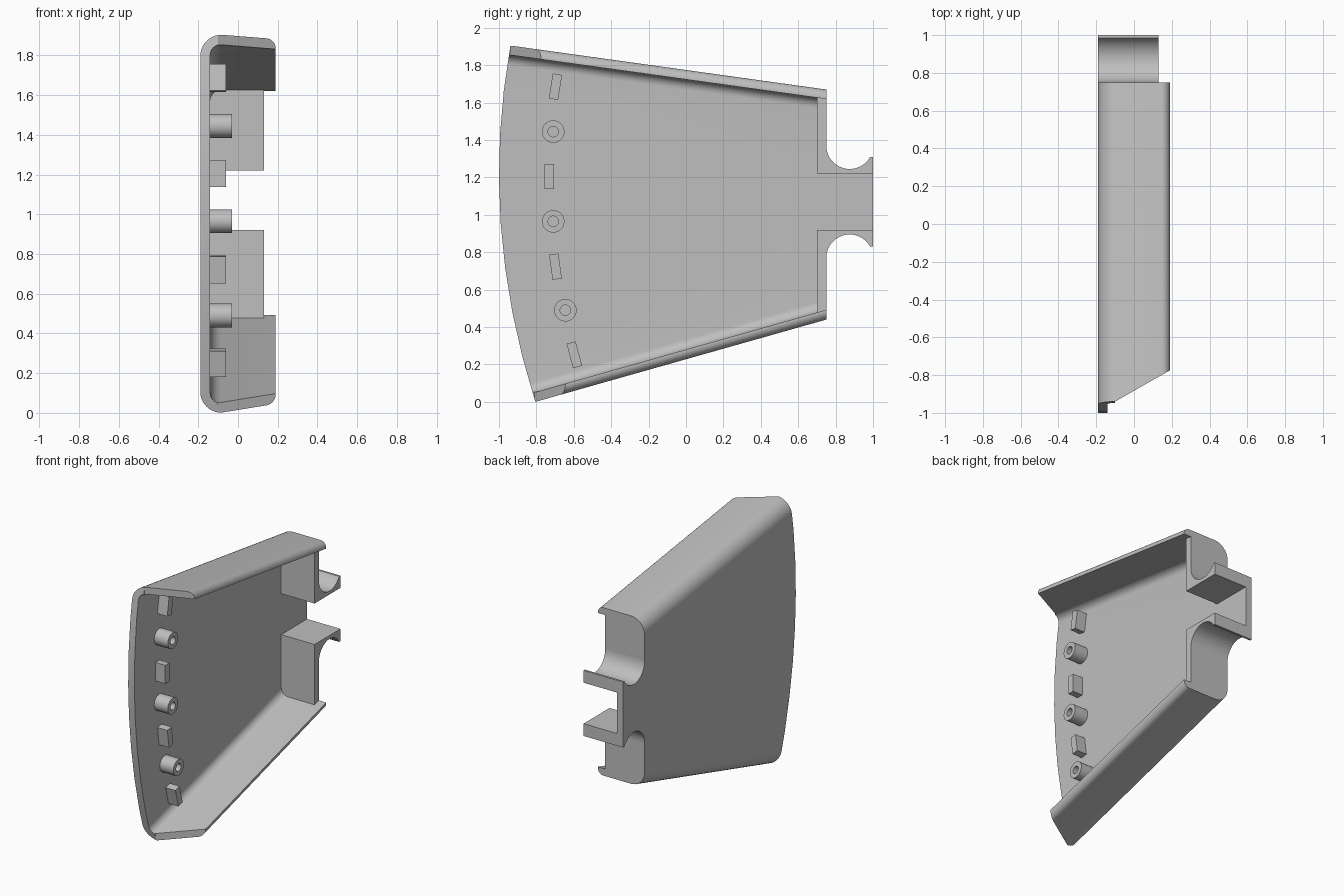
import bpy, bmesh, math
from mathutils import Vector, Matrix

cube = bpy.data.objects.get("Cube")
if cube:
    bpy.data.objects.remove(cube, do_unlink=True)

grey = bpy.data.materials.new("plain grey")
grey.use_nodes = True
COLOUR = (0.52, 0.52, 0.52, 1)
grey.diffuse_color = COLOUR
grey.node_tree.nodes["Principled BSDF"].inputs["Base Color"].default_value = COLOUR

X_BACK, X_FLOOR, X_WEB, X_RIM = -0.19, -0.14, 0.13, 0.19
Y_REAR, WALL, MID_Z = 0.75, 0.05, 1.07


def finish(bm, name):
    bmesh.ops.recalc_face_normals(bm, faces=bm.faces)
    mesh = bpy.data.meshes.new(name)
    bm.to_mesh(mesh)
    bm.free()
    mesh.materials.append(grey)
    ob = bpy.data.objects.new(name, mesh)
    bpy.context.collection.objects.link(ob)
    return ob


def prism(points, x0, x1):
    """Extrude a y-z outline along x."""
    bm = bmesh.new()
    face = bm.faces.new([bm.verts.new((x0, y, z)) for y, z in points])
    ext = bmesh.ops.extrude_face_region(bm, geom=[face])
    verts = [v for v in ext["geom"] if isinstance(v, bmesh.types.BMVert)]
    bmesh.ops.translate(bm, verts=verts, vec=(x1 - x0, 0, 0))
    bmesh.ops.recalc_face_normals(bm, faces=bm.faces)
    return bm


def round_long_edges(bm, x, radius):
    """Round the two edges running along the side walls at a given x."""
    edges = [e for e in bm.edges
             if all(abs(v.co.x - x) < 1e-4 for v in e.verts)
             and abs(e.verts[0].co.y - e.verts[1].co.y) > 1]
    bmesh.ops.bevel(bm, geom=edges, offset=radius, segments=10,
                    profile=0.5, affect='EDGES')


def activate(ob):
    bpy.ops.object.select_all(action='DESELECT')
    ob.select_set(True)
    bpy.context.view_layer.objects.active = ob


def cut(ob, cutter):
    mod = ob.modifiers.new("cut", 'BOOLEAN')
    mod.operation = 'DIFFERENCE'
    mod.solver = 'EXACT'
    mod.object = cutter
    activate(ob)
    bpy.ops.object.modifier_apply(modifier=mod.name)
    bpy.data.objects.remove(cutter, do_unlink=True)


def smooth(ob):
    activate(ob)
    bpy.ops.object.shade_smooth_by_angle(angle=math.radians(30))


def top_z(y, inset=0):
    return 1.67 - 0.139 * (y - Y_REAR) - inset * 1.01


def low_z(y, inset=0):
    return 0.44 + 0.283 * (y - Y_REAR) + inset * 1.04


# Shell: tapered solid with a bowed front edge and rounded sides
z_top, steps = top_z(-0.94), 8
front = []
for i in range(steps + 1):
    z = z_top * i / steps
    front.append((-1.0 + (z - 1.22) ** 2 / (2 * 3.83), z))
bm = prism(front + [(Y_REAR, top_z(Y_REAR)), (Y_REAR, low_z(Y_REAR))], X_BACK, X_RIM)
round_long_edges(bm, X_BACK, 0.11)
round_long_edges(bm, X_RIM, 0.046)
shell = finish(bm, "shell")


def inner_outline(y0, y1):
    return [(y0, low_z(y0, WALL)), (y0, top_z(y0, WALL)),
            (y1, top_z(y1, WALL)), (y1, low_z(y1, WALL))]


# Hollow interior, leaving a floor, two side walls and a rear web
bm = prism(inner_outline(-1.2, 0.70), X_FLOOR, 0.3)
round_long_edges(bm, X_FLOOR, 0.055)
cut(shell, finish(bm, "cavity_cutter"))

# Rear web stops below the rim and has a slot in the middle
cut(shell, finish(prism(inner_outline(0.65, 0.85), X_WEB, 0.3), "web_cutter"))
slot = [(0.6, 0.92), (0.6, 1.22), (0.85, 1.22), (0.85, 0.92)]
cut(shell, finish(prism(slot, X_FLOOR, 0.3), "slot_cutter"))

# Slanted front ends of the side walls
for y, z0, z1 in ((-0.94, 1.5, 2.1), (-0.81, -0.2, 0.5)):
    bm = bmesh.new()
    corners = [(-0.1, y), (0.3, y + 0.4 * 0.57), (0.3, -1.4), (-0.1, -1.4)]
    face = bm.faces.new([bm.verts.new((px, py, z0)) for px, py in corners])
    ext = bmesh.ops.extrude_face_region(bm, geom=[face])
    verts = [v for v in ext["geom"] if isinstance(v, bmesh.types.BMVert)]
    bmesh.ops.translate(bm, verts=verts, vec=(0, 0, z1 - z0))
    cut(shell, finish(bm, "slant_cutter"))
smooth(shell)

# Neck: scalloped arms above and below the slot, joined by a floor plate
R, CY, CZ = 0.125, 0.875, 1.37
start = math.asin(-0.06 / R)
scallop = []
for i in range(17):
    a = start + (-math.pi - start) * i / 16
    scallop.append((CY + R * math.cos(a), CZ + R * math.sin(a)))
arm = [(0.74, 1.22), (1.0, 1.22), (1.0, 1.31)] + scallop + [(0.74, CZ)]
for name, sign in (("upper_arm", 1), ("lower_arm", -1)):
    outline = [(y, MID_Z + sign * (z - MID_Z)) for y, z in arm]
    smooth(finish(prism(outline, X_BACK, X_WEB), name))
plate = [(0.74, 0.92), (0.74, 1.22), (1.0, 1.22), (1.0, 0.92)]
finish(prism(plate, X_BACK, X_FLOOR), "neck_plate")

# Locating pegs: y, z, tilt in degrees
for i, (y, z, tilt) in enumerate([(-0.698, 1.685, 9), (-0.732, 1.205, 0),
                                  (-0.698, 0.723, -8), (-0.597, 0.252, -15)]):
    bm = bmesh.new()
    bmesh.ops.create_cube(bm, size=1)
    bmesh.ops.scale(bm, verts=bm.verts, vec=(0.09, 0.05, 0.135))
    bmesh.ops.rotate(bm, verts=bm.verts, cent=(0, 0, 0),
                     matrix=Matrix.Rotation(-math.radians(tilt), 3, 'X'))
    bmesh.ops.translate(bm, verts=bm.verts, vec=(-0.105, y, z))
    finish(bm, f"peg_{i + 1}")

# Hollow round bosses
for i, (y, z) in enumerate([(-0.71, 1.445), (-0.71, 0.965), (-0.645, 0.49)]):
    ring = [(y + 0.06 * math.cos(k * math.tau / 32),
             z + 0.06 * math.sin(k * math.tau / 32)) for k in range(32)]
    bm = prism(ring, -0.15, -0.03)
    cap = max(bm.faces, key=lambda f: f.calc_center_median().x)
    bmesh.ops.inset_region(bm, faces=[cap], thickness=0.032)
    hole = bmesh.ops.extrude_face_region(bm, geom=[cap])
    verts = [v for v in hole["geom"] if isinstance(v, bmesh.types.BMVert)]
    bmesh.ops.translate(bm, verts=verts, vec=(-0.109, 0, 0))
    if cap.is_valid:
        bmesh.ops.delete(bm, geom=[cap], context='FACES_ONLY')
    smooth(finish(bm, f"boss_{i + 1}"))
